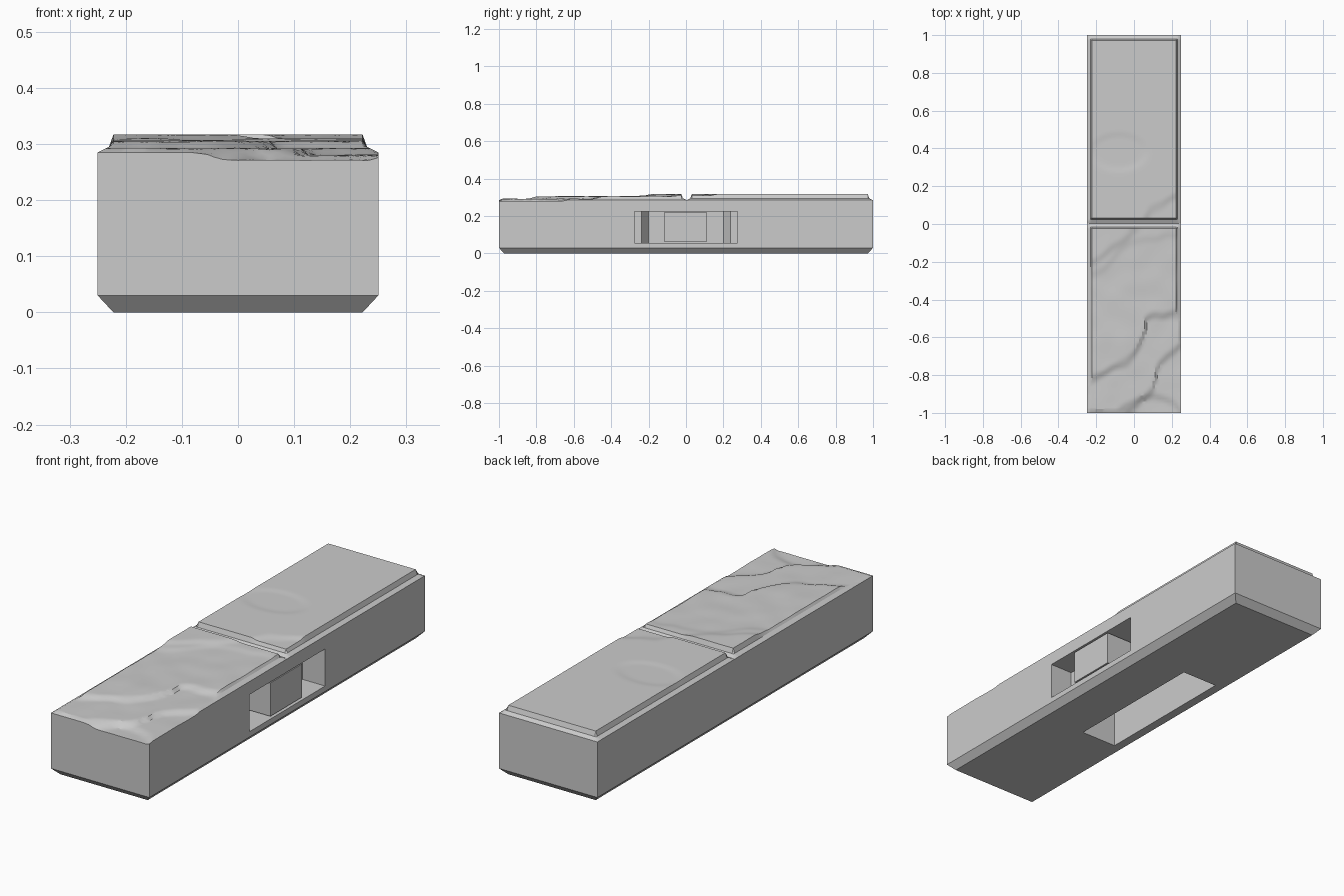
import bpy
import bmesh
from mathutils import Vector, noise

if "Cube" in bpy.data.objects:
    bpy.data.objects.remove(bpy.data.objects["Cube"], do_unlink=True)

HALF_X, HALF_Y, JOINT_Y = 0.25, 1.0, 0.003

stone = bpy.data.materials.new("stone grey")
stone.use_nodes = True
stone.diffuse_color = (0.6, 0.6, 0.6, 1)
stone.node_tree.nodes["Principled BSDF"].inputs["Base Color"].default_value = (0.6, 0.6, 0.6, 1)


def interp(points, t):
    """Piecewise linear lookup."""
    if t <= points[0][0]:
        return points[0][1]
    for (a, va), (b, vb) in zip(points, points[1:]):
        if t <= b:
            return va + (vb - va) * (t - a) / (b - a)
    return points[-1][1]


def smooth(t):
    t = max(0.0, min(1.0, t))
    return t * t * (3 - 2 * t)


def make_object(name, bm):
    bmesh.ops.recalc_face_normals(bm, faces=bm.faces)
    mesh = bpy.data.meshes.new(name)
    bm.to_mesh(mesh)
    bm.free()
    mesh.materials.append(stone)
    obj = bpy.data.objects.new(name, mesh)
    bpy.context.collection.objects.link(obj)
    return obj


def prism(name, outline, z0, z1):
    """Vertical extrusion of an outline in plan."""
    bm = bmesh.new()
    face = bm.faces.new([bm.verts.new((x, y, z0)) for x, y in outline])
    new = bmesh.ops.extrude_face_region(bm, geom=[face])["geom"]
    for v in new:
        if isinstance(v, bmesh.types.BMVert):
            v.co.z = z1
    return make_object(name, bm)


def rect(x0, x1, y0, y1):
    return [(x0, y0), (x1, y0), (x1, y1), (x0, y1)]


# Worn ledges: drop height and the line (x, y) south of which the slab is lower
LEDGES = [
    (0.007, [(-.25, -.2), (-.05, -.06), (.04, .03), (.08, .09), (.15, .12), (.25, .2)]),
    (0.004, [(-.25, -.26), (-.15, -.21), (-.08, -.12), (-.02, -.07), (.25, -.03)]),
    (0.013, [(-.25, -.82), (-.1, -.73), (0, -.67), (.05, -.58), (.07, -.47), (.25, -.45)]),
    (0.012, [(-.25, -1.15), (0, -.95), (.1, -.85), (.13, -.72), (.25, -.62)]),
    (0.009, [(-.25, -1.06), (-.05, -.94), (.1, -.88), (.2, -.91), (.25, -.97)]),
]
MOULDING = [(0, 0.285), (0.02, 0.295), (0.028, 0.317)]


def top_height(x, y):
    wobble = 0.02 * noise.noise(Vector((x * 14, y * 14, 1)))
    rock = 0.317
    for drop, line in LEDGES:
        rock -= drop * smooth((interp(line, x) + wobble - y) / 0.05)
    rough = smooth((0.1 - y) / 0.4)
    rock += rough * 0.003 * (noise.noise(Vector((x * 9, y * 9, 5))) - 0.3)
    # Shallow oval hollow in the smoother slab
    r = (((x + 0.08) / 0.17) ** 2 + ((y - 0.38) / 0.11) ** 2) ** 0.5
    rock -= 0.003 * smooth((1.0 - r) / 0.3)
    edge = min(HALF_X - abs(x), HALF_Y - abs(y), abs(y - JOINT_Y))
    return min(rock, interp(MOULDING, edge), 0.317)


def grid_lines(half, count, extra):
    lines = [half * (2 * i / count - 1) for i in range(count + 1)]
    lines = [v for v in lines if all(abs(v - e) > 0.006 for e in extra)]
    return sorted(lines + extra)


# Base block with two worn slabs on top
breaks = [0.02, 0.028]
xs = grid_lines(HALF_X, 36, [s * (HALF_X - d) for s in (-1, 1) for d in [0] + breaks])
ys = grid_lines(HALF_Y, 130, [s * (HALF_Y - d) for s in (-1, 1) for d in [0] + breaks]
                + [JOINT_Y] + [JOINT_Y + s * d for s in (-1, 1) for d in breaks])
bm = bmesh.new()
rows = [[bm.verts.new((x, y, top_height(x, y))) for x in xs] for y in ys]
for low, high in zip(rows, rows[1:]):
    for i in range(len(xs) - 1):
        bm.faces.new((low[i], low[i + 1], high[i + 1], high[i]))

# Side walls, chamfered foot and underside
rim = [e for e in bm.edges if e.is_boundary]
for z, inset in ((0.03, 0), (0.0, 0.028)):
    new = bmesh.ops.extrude_edge_only(bm, edges=rim)["geom"]
    rim = [g for g in new if isinstance(g, bmesh.types.BMEdge) and g.is_boundary]
    for v in {v for e in rim for v in e.verts}:
        v.co = (v.co.x * (1 - inset / HALF_X), v.co.y * (1 - inset / HALF_Y), z)
bmesh.ops.contextual_create(bm, geom=rim)
base = make_object("floor_block", bm)

# Clip socket in one side and long slot underneath
side = [(.3, .275), (.135, .275), (.135, .238), (.08, .2)]
socket = prism("socket_cutter", side + [(x, -y) for x, y in reversed(side)], 0.055, 0.225)
slot = prism("slot_cutter", rect(-0.18, 0.003, -0.35, 0.35), -0.05, 0.22)
for cutter in (socket, slot):
    mod = base.modifiers.new(cutter.name, "BOOLEAN")
    mod.operation = "DIFFERENCE"
    mod.solver = "EXACT"
    mod.object = cutter
    cutter.hide_render = True
bpy.context.view_layer.objects.active = base
base.select_set(True)
for name in [m.name for m in base.modifiers]:
    bpy.ops.object.modifier_apply(modifier=name)
for cutter in (socket, slot):
    bpy.data.objects.remove(cutter, do_unlink=True)
bpy.ops.object.shade_smooth_by_angle(angle=0.35)

# Central pillar the clip grips
prism("socket_pillar", rect(0.07, 0.247, -0.118, 0.112), 0.065, 0.218)
